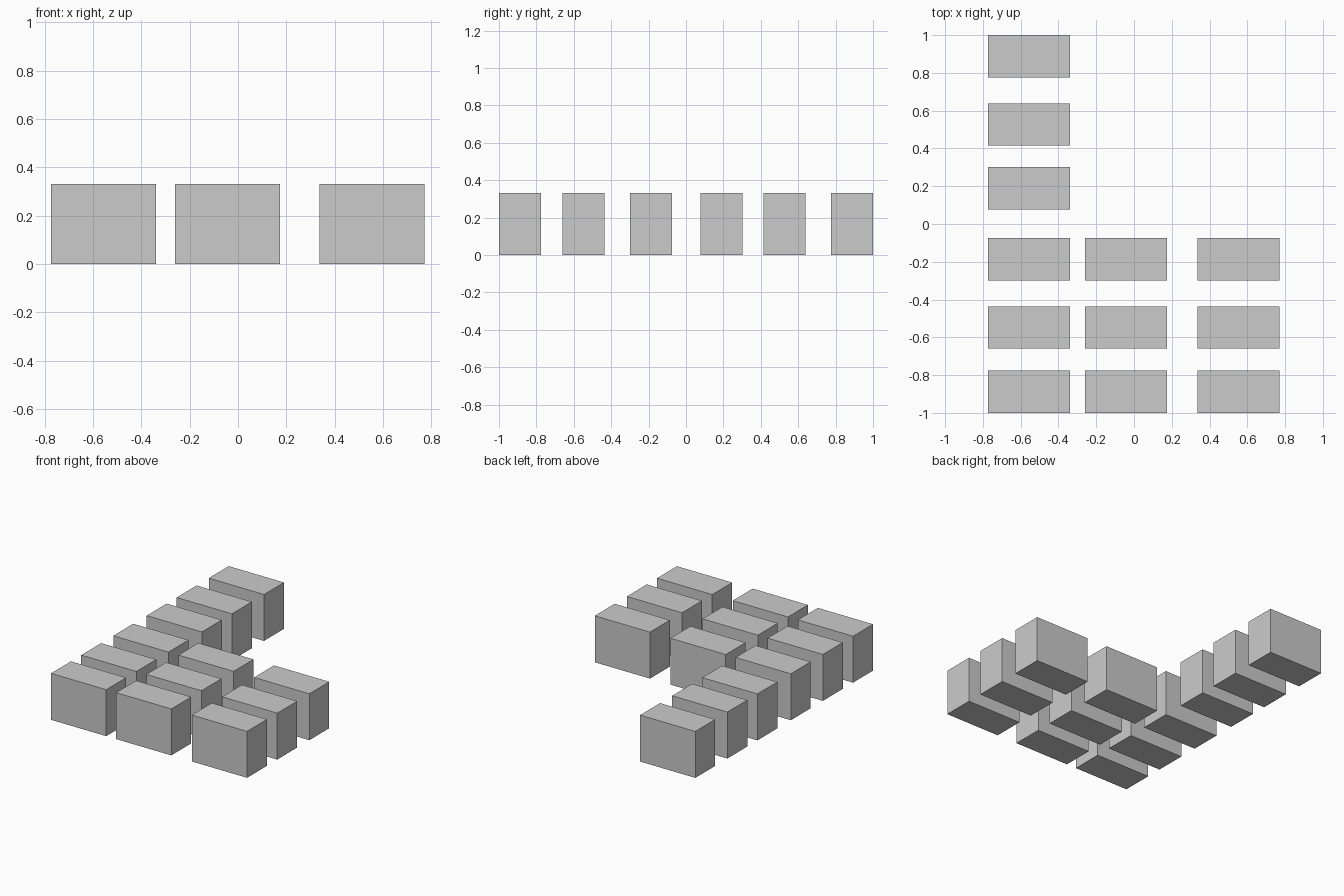
import bpy

if "Cube" in bpy.data.objects:
    bpy.data.objects.remove(bpy.data.objects["Cube"])

WIDTH, DEPTH, HEIGHT = 0.435, 0.224, 0.331
COLUMNS = [-0.556, -0.043, 0.554]                       # x centres
ROWS = [-0.888, -0.548, -0.187, 0.189, 0.527, 0.888]    # y centres


def block(name, x, y):
    bpy.ops.mesh.primitive_cube_add(size=1, location=(x, y, HEIGHT / 2))
    obj = bpy.context.object
    obj.name = name
    obj.scale = (WIDTH, DEPTH, HEIGHT)
    bpy.ops.object.transform_apply(location=False, rotation=False, scale=True)


# L-shaped layout: full left column, other columns only in the front three rows
for c, x in enumerate(COLUMNS):
    for r, y in enumerate(ROWS if c == 0 else ROWS[:3]):
        block(f"block_column_{c + 1}_row_{r + 1}", x, y)
